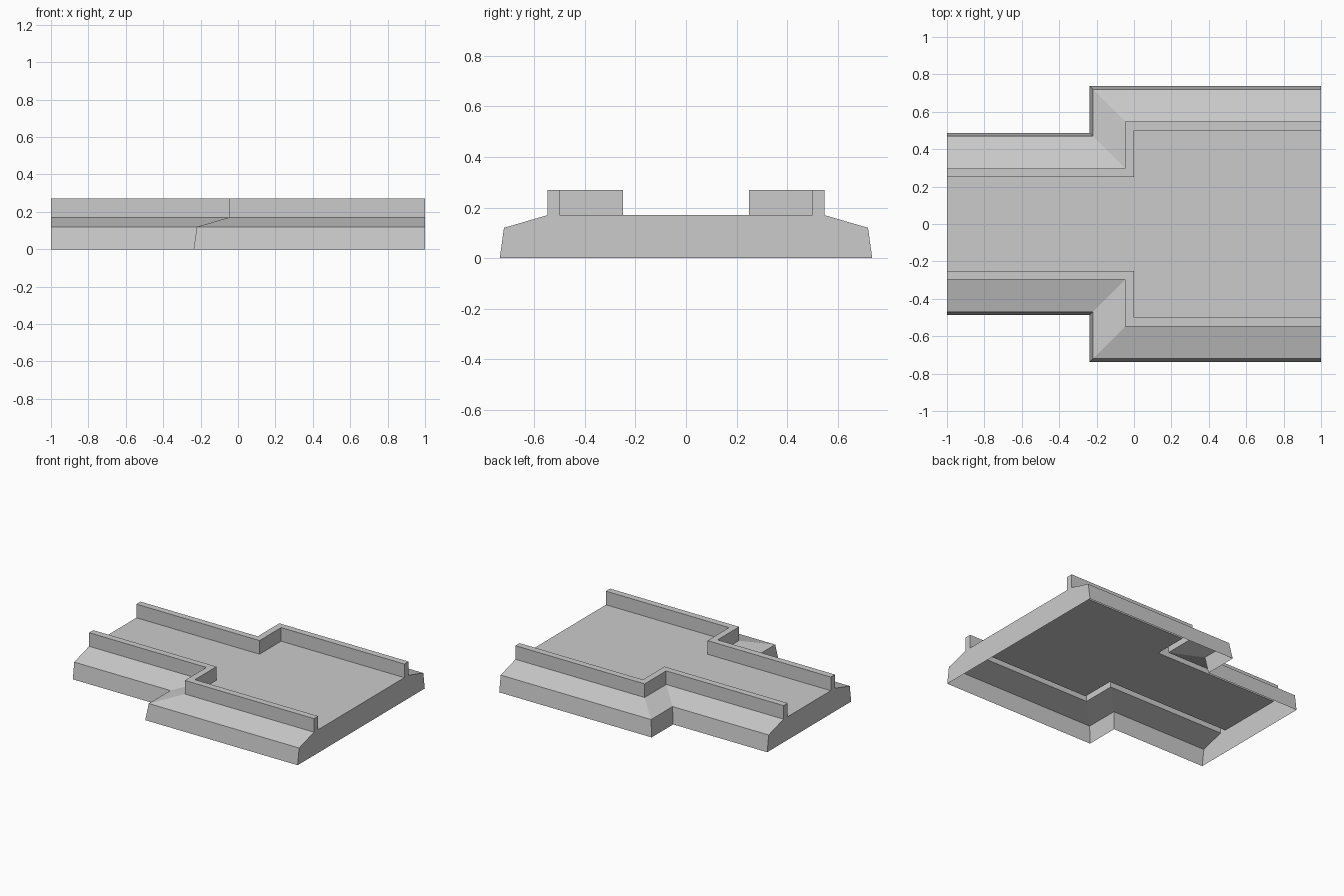
import bpy, bmesh

if "Cube" in bpy.data.objects:
    bpy.data.objects.remove(bpy.data.objects["Cube"])

# cross-section from the ground up to the floor: (offset outward from inner kerb line, height)
PROFILE = [(0.237, 0.0), (0.22, 0.12), (0.048, 0.17), (0.048, 0.27), (0.0, 0.27), (0.0, 0.17)]
NARROW, WIDE = 0.25, 0.50

bm = bmesh.new()


def rail(d, z, side):
    """Stepped line running from the narrow end to the wide end."""
    pts = [(-1, NARROW + d), (-d, NARROW + d), (-d, WIDE + d), (1, WIDE + d)]
    return [bm.verts.new((x, side * y, z)) for x, y in pts]


# banks and kerbs on both sides
back = [rail(d, z, 1) for d, z in PROFILE]
front = [rail(d, z, -1) for d, z in PROFILE]
for rails in (back, front):
    for a, b in zip(rails, rails[1:]):
        for i in range(3):
            bm.faces.new((a[i], a[i + 1], b[i + 1], b[i]))

# channel floor
bm.faces.new(back[-1] + front[-1][::-1])

# end walls
for i in (0, 3):
    bm.faces.new([r[i] for r in back] + [r[i] for r in reversed(front)])

# temporary underside gives consistent normals, then the shell is opened
underside = bm.faces.new(back[0] + front[0][::-1])
bmesh.ops.recalc_face_normals(bm, faces=bm.faces[:])
bmesh.ops.delete(bm, geom=[underside], context='FACES_ONLY')

mesh = bpy.data.meshes.new("widening_channel_tile")
bm.to_mesh(mesh)
bm.free()
tile = bpy.data.objects.new("widening_channel_tile", mesh)
bpy.context.collection.objects.link(tile)
